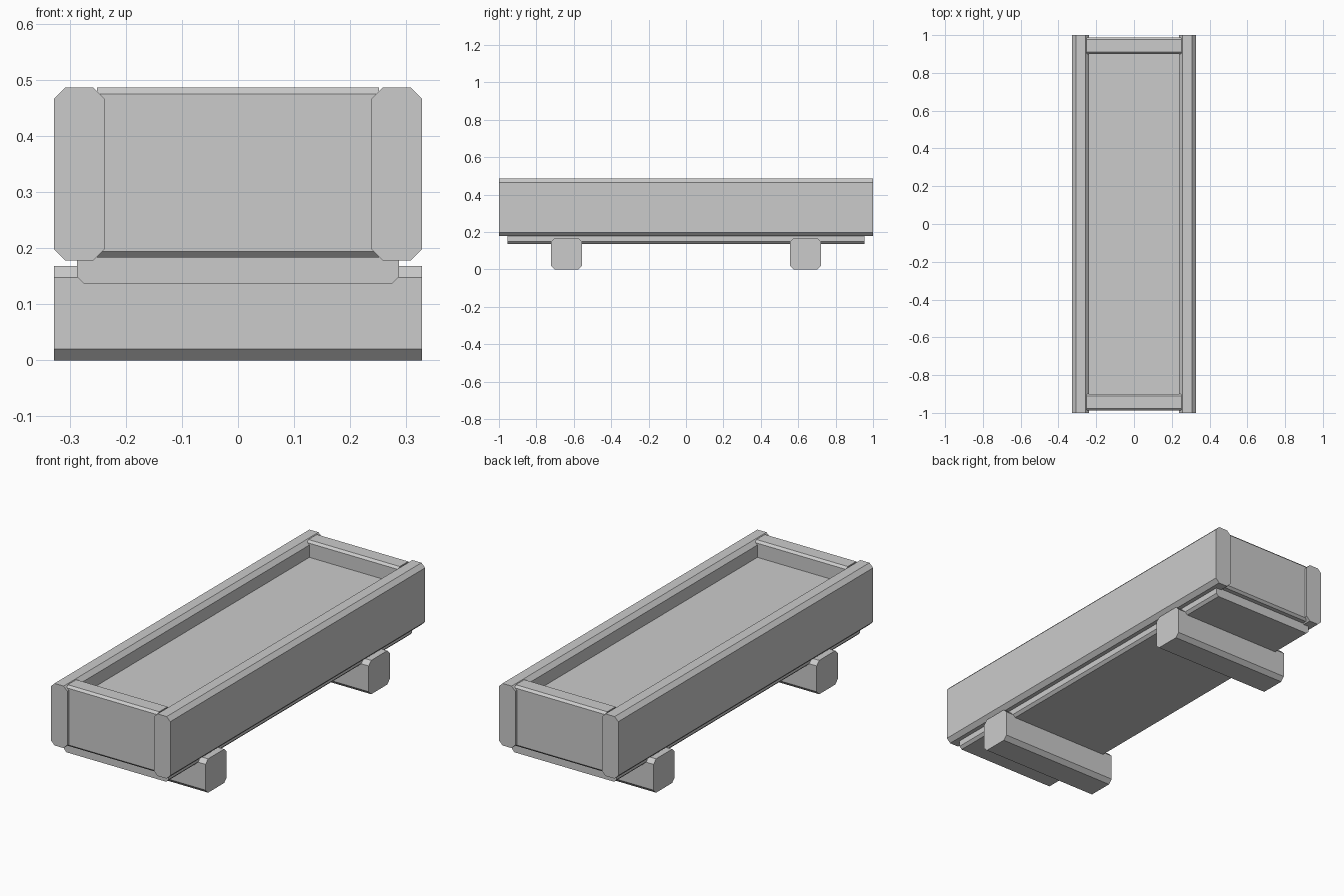
import bpy
import bmesh

cube = bpy.data.objects.get("Cube")
if cube:
    bpy.data.objects.remove(cube, do_unlink=True)

grey = bpy.data.materials.new("light_grey")
grey.use_nodes = True
color = (0.6, 0.6, 0.6, 1)
grey.diffuse_color = color
grey.node_tree.nodes["Principled BSDF"].inputs["Base Color"].default_value = color


def beam(name, axis, low, high, chamfer):
    """Box between two corners, with the four edges along one axis chamfered."""
    bm = bmesh.new()
    bmesh.ops.create_cube(bm, size=1)
    for v in bm.verts:
        v.co = [high[i] if v.co[i] > 0 else low[i] for i in range(3)]
    edges = [e for e in bm.edges
             if abs((e.verts[0].co - e.verts[1].co).normalized()[axis]) > 0.9]
    bmesh.ops.bevel(bm, geom=edges, offset=chamfer, offset_type='OFFSET',
                    segments=1, affect='EDGES')
    bmesh.ops.recalc_face_normals(bm, faces=bm.faces)
    mesh = bpy.data.meshes.new(name)
    bm.to_mesh(mesh)
    bm.free()
    mesh.materials.append(grey)
    obj = bpy.data.objects.new(name, mesh)
    bpy.context.collection.objects.link(obj)
    return obj


X, Y = 0, 1

# Thick tray floor that shows below the walls
beam("tray_floor", Y, (-0.287, -0.955, 0.136), (0.287, 0.955, 0.405), 0.013)

# Long side rails
beam("left_rail", Y, (0.238, -1, 0.178), (0.328, 1, 0.486), 0.02)
beam("right_rail", Y, (-0.328, -1, 0.178), (-0.238, 1, 0.486), 0.02)

# Short end boards
beam("front_board", X, (-0.251, -0.988, 0.183), (0.251, -0.9, 0.486), 0.011)
beam("back_board", X, (-0.251, 0.9, 0.183), (0.251, 0.988, 0.486), 0.011)

# Cross feet
for name, y in (("front_foot", -0.64), ("back_foot", 0.64)):
    beam(name, X, (-0.328, y - 0.083, 0), (0.328, y + 0.083, 0.168), 0.02)
